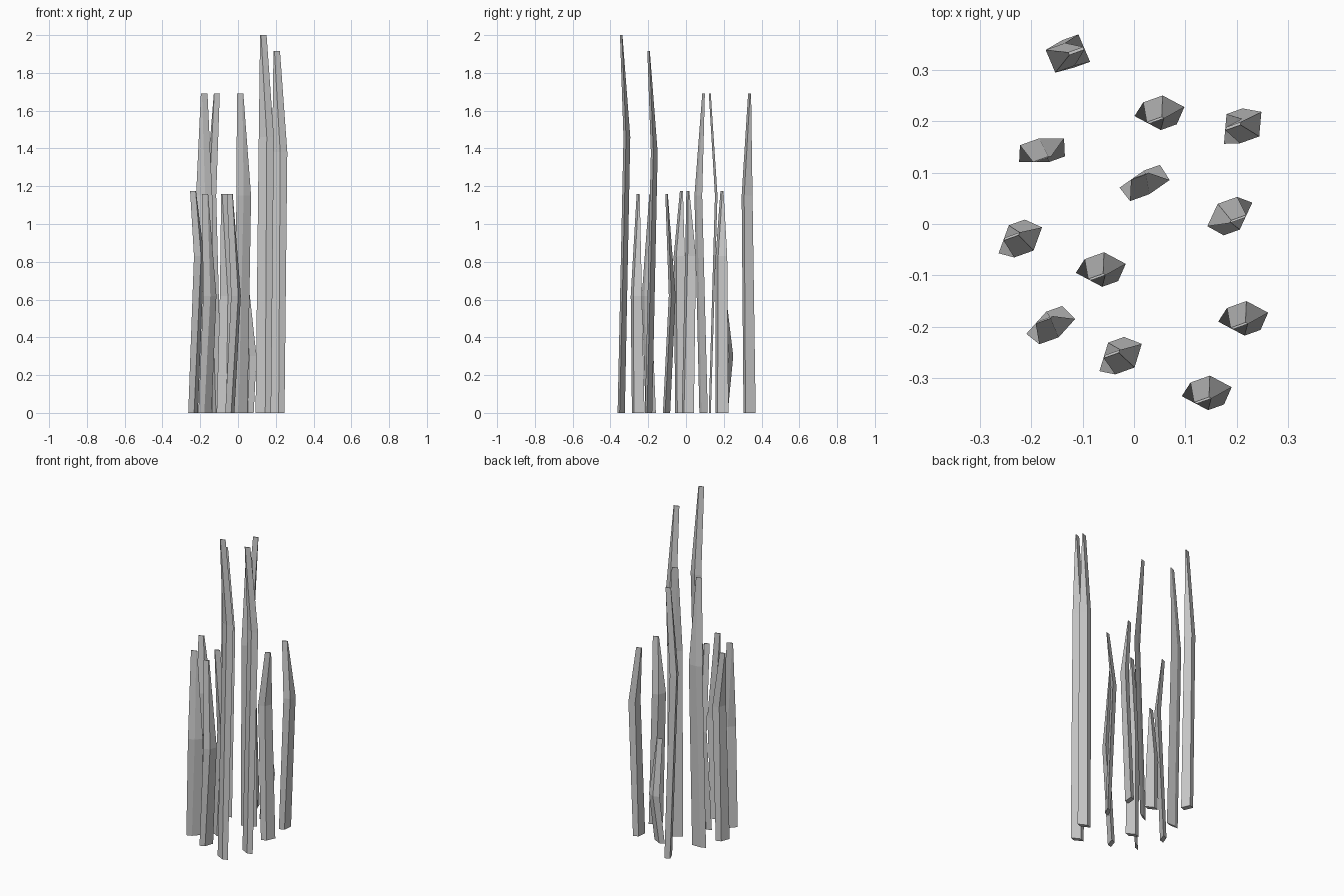
import bpy, bmesh
from math import radians
from mathutils import Vector, Matrix

if "Cube" in bpy.data.objects:
    bpy.data.objects.remove(bpy.data.objects["Cube"])

LEAN = 0.034                                   # sideways bow at the bend
EDGE = Vector((0.95, 0.34, 0)).normalized()    # direction shared by every tip edge


def blade(name, x, y, bend_z, tip_z, angle):
    """Four-sided stalk: base, bowed middle, thin chisel tip."""
    out = Matrix.Rotation(radians(angle), 3, 'Z') @ Vector((1, 0, 0))
    side = Vector((-out.y, out.x, 0))
    bm = bmesh.new()
    rings = []
    # height, bow, width across, width along tip edge
    for z, bow, w, e in ((0, -LEAN / 2, 0.058, 0.033),
                         (bend_z, LEAN / 2, 0.048, 0.040),
                         (tip_z, -LEAN / 2, 0.006, 0.031)):
        c = Vector((x, y, z)) + out * bow
        rings.append([bm.verts.new(c + side * (w / 2 * a) + EDGE * (e / 2 * b))
                      for a, b in ((-1, -1), (1, -1), (1, 1), (-1, 1))])
    for lo, hi in zip(rings, rings[1:]):
        for i in range(4):
            j = (i + 1) % 4
            bm.faces.new((lo[i], lo[j], hi[j], hi[i]))
    bm.faces.new(rings[0])
    bm.faces.new(rings[-1])
    bmesh.ops.recalc_face_normals(bm, faces=bm.faces)
    mesh = bpy.data.meshes.new(name)
    bm.to_mesh(mesh)
    bm.free()
    bpy.context.collection.objects.link(bpy.data.objects.new(name, mesh))


# x, y, bend height, tip height, bow direction
BLADES = [
    # tall pair
    (0.142, -0.328, 1.46, 2.00, 62),
    (0.213, -0.183, 1.38, 1.915, 62),
    # upper group
    (-0.128, 0.330, 1.15, 1.69, 203),
    (-0.179, 0.143, 1.15, 1.69, 90),
    (0.021, 0.079, 1.15, 1.69, -55),
    # middle group with long tips
    (-0.064, -0.088, 0.62, 1.16, 62),
    (-0.027, -0.258, 0.62, 1.16, -17),
    (-0.162, -0.198, 0.62, 1.16, -42),
    # middle group with short tips
    (0.210, 0.189, 0.83, 1.175, -5),
    (0.187, 0.017, 0.83, 1.175, 155),
    (-0.222, -0.030, 0.83, 1.175, -20),
    # short one
    (0.050, 0.217, 0.30, 0.65, 62),
]
for n, b in enumerate(BLADES, 1):
    blade(f"grass_blade_{n}", *b)
